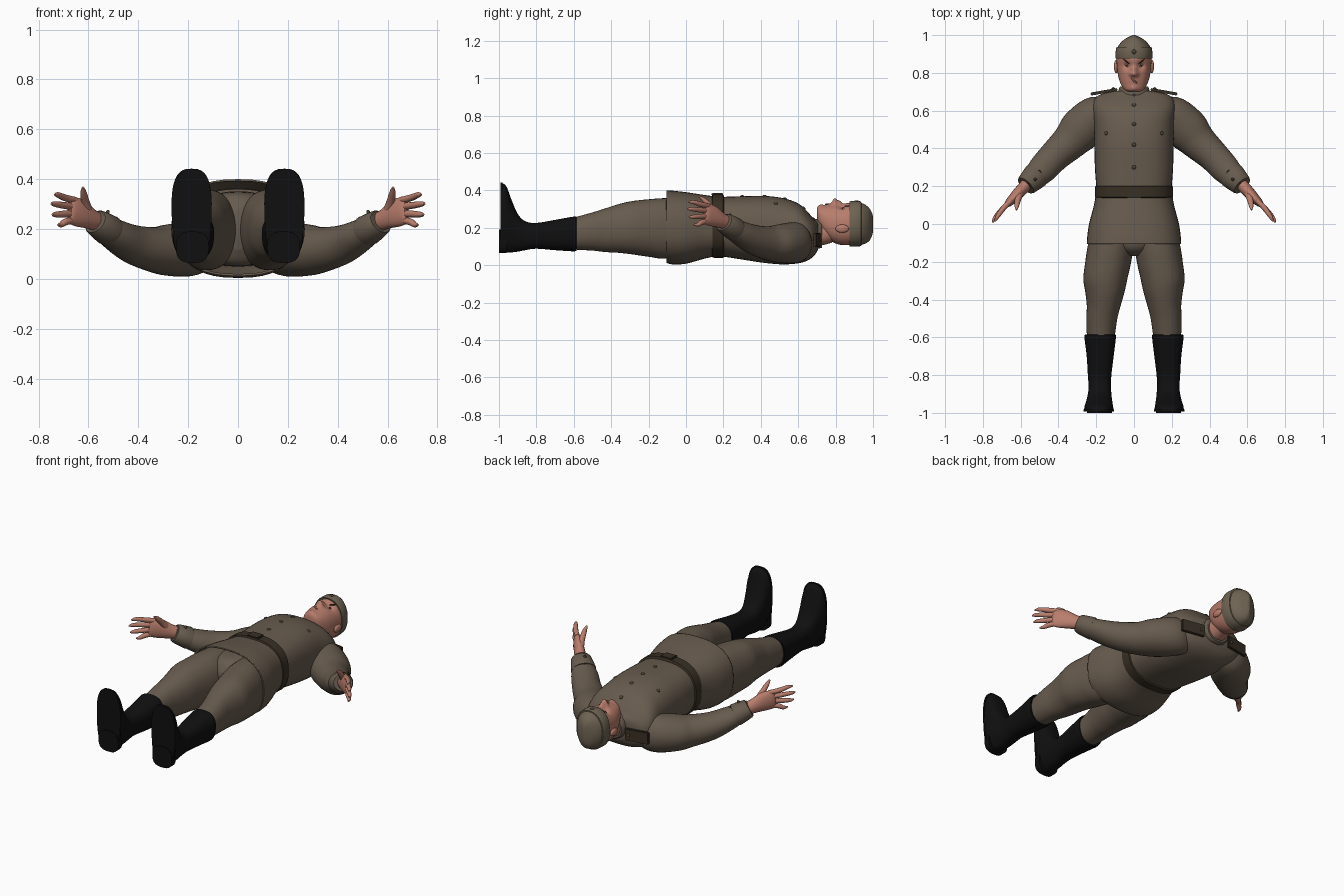
import bpy, bmesh, math
from mathutils import Vector

if "Cube" in bpy.data.objects:
    bpy.data.objects.remove(bpy.data.objects["Cube"])


def material(name, r, g, b):
    m = bpy.data.materials.new(name)
    m.use_nodes = True
    m.diffuse_color = (r, g, b, 1)
    m.node_tree.nodes["Principled BSDF"].inputs["Base Color"].default_value = (r, g, b, 1)
    return m


CLOTH = material("uniform brown", .135, .104, .075)
CAP = material("cap khaki", .155, .125, .085)
LEATHER = material("dark leather", .04, .029, .018)
BOOT = material("boot black", .005, .005, .005)
SKIN = material("skin", .48, .205, .15)
LIP = material("lip red", .30, .10, .08)
DARK = material("eye dark", .025, .015, .012)
WHITE = material("eye white", .5, .42, .38)
BUTTON = material("button bronze", .07, .052, .032)


def finish(name, bm, mat, angle=40):
    """Turn a bmesh into a smooth shaded object."""
    bmesh.ops.recalc_face_normals(bm, faces=bm.faces[:])
    mesh = bpy.data.meshes.new(name)
    bm.to_mesh(mesh)
    bm.free()
    mesh.materials.append(mat)
    mesh.shade_smooth()
    mesh.set_sharp_from_angle(angle=math.radians(angle))
    ob = bpy.data.objects.new(name, mesh)
    bpy.context.collection.objects.link(ob)
    return ob


def spline(rows, steps):
    """Resample rows of numbers with a Catmull-Rom curve."""
    rows = [Vector(r) for r in rows]
    out = []
    for i in range(len(rows) - 1):
        p, q = rows[i], rows[i + 1]
        m0 = (q - rows[max(i - 1, 0)]) / 2
        m1 = (rows[min(i + 2, len(rows) - 1)] - p) / 2
        for k in range(steps):
            t = k / steps
            u = 1 - t
            out.append(p * (u * u * (1 + 2 * t)) + m0 * (t * u * u)
                       + q * (t * t * (3 - 2 * t)) - m1 * (t * t * u))
    return out + [rows[-1]]


def power(v, p):
    return math.copysign(abs(v) ** (2 / p), v)


def skin_rings(name, rings, mat, caps=True):
    """Bridge rings of points into a closed tube."""
    bm = bmesh.new()
    loops = [[bm.verts.new(p) for p in ring] for ring in rings]
    n = len(loops[0])
    for a, b in zip(loops, loops[1:]):
        for i in range(n):
            j = (i + 1) % n
            bm.faces.new((a[i], a[j], b[j], b[i]))
    if caps:
        bm.faces.new(loops[0])
        bm.faces.new(loops[-1])
    return finish(name, bm, mat)


def body(name, rows, mat, side=0, p=2.2, taper=0, n=40, steps=5, caps=True):
    """Loft along y. Rows: y, x range, z range; or y, half width, z range."""
    rings = []
    if len(rows[0]) == 4:
        rows = [(y, -w, w, lo, hi) for y, w, lo, hi in rows]
    for y, x0, x1, z0, z1 in spline(rows, steps):
        ring = []
        for i in range(n):
            t = math.tau * i / n
            c, s = power(math.cos(t), p), power(math.sin(t), p)
            x = (x0 + x1) / 2 + (x1 - x0) / 2 * c * (1 + taper * s)
            ring.append((x * (side or 1), y, (z0 + z1) / 2 + (z1 - z0) / 2 * s))
        rings.append(ring)
    return skin_rings(name, rings, mat, caps)


def limb(name, rows, mat, side, n=20, steps=4):
    """Sweep along a bent path. Rows: x, y, z, flat radius, tall radius."""
    pts = spline(rows, steps)
    rings = []
    for k, r in enumerate(pts):
        d = Vector(pts[min(k + 1, len(pts) - 1)][:3]) - Vector(pts[max(k - 1, 0)][:3])
        u = Vector((-d.y, d.x, 0)).normalized()
        w = d.normalized().cross(u)
        ring = []
        for i in range(n):
            t = math.tau * i / n
            q = Vector(r[:3]) + u * (r[3] * math.cos(t)) + w * (r[4] * math.sin(t))
            ring.append((q.x * side, q.y, q.z))
        rings.append(ring)
    return skin_rings(name, rings, mat)


def ball(name, loc, size, mat, normal=(0, 0, 1)):
    bm = bmesh.new()
    bmesh.ops.create_uvsphere(bm, u_segments=16, v_segments=10, radius=1)
    bmesh.ops.scale(bm, vec=size, verts=bm.verts[:])
    ob = finish(name, bm, mat)
    ob.location = loc
    ob.rotation_euler = Vector(normal).to_track_quat('Z', 'Y').to_euler()
    return ob


def stud(name, target, x, y, size, mat):
    """Put a flat ellipsoid on the front surface of a part."""
    hit, loc, normal, _ = target.ray_cast((x, y, 2), (0, 0, -1))
    if hit:
        ball(name, loc, size, mat, normal)


def box(name, loc, size, mat, turn=0, bevel=.004):
    bm = bmesh.new()
    bmesh.ops.create_cube(bm, size=1)
    bmesh.ops.scale(bm, vec=size, verts=bm.verts[:])
    bmesh.ops.bevel(bm, geom=bm.edges[:], offset=bevel, segments=2, affect='EDGES')
    ob = finish(name, bm, mat)
    ob.location = loc
    ob.rotation_euler.z = turn
    return ob


# Tunic, skirt, belt and collar
tunic = body("tunic", [(.12, .195, .05, .36), (.2, .2, .045, .365), (.3, .207, .03, .368),
                       (.42, .21, .012, .37), (.52, .212, .004, .358), (.6, .22, .01, .33),
                       (.65, .215, .025, .285), (.685, .18, .05, .245), (.705, .1, .08, .23)],
             CLOTH, p=2.5)
skirt = body("tunic_skirt", [(.17, .2, .05, .365), (.1, .212, .035, .375), (0, .238, .008, .39),
                             (-.07, .248, .004, .398), (-.105, .25, .012, .4)],
             CLOTH, p=2.5, caps=False)
hem = skirt.modifiers.new("cloth thickness", 'SOLIDIFY')
hem.thickness = .008
body("belt", [(.138, .2, .046, .372), (.142, .207, .04, .378), (.198, .207, .037, .378),
              (.202, .2, .043, .372)], LEATHER, p=2.5, steps=1)
box("belt_buckle", (0, .168, .379), (.075, .062, .014), LEATHER)
body("collar", [(.67, .088, .085, .25), (.7, .084, .088, .246), (.725, .076, .092, .238),
                (.728, .07, .098, .23)], CLOTH, steps=2)
for i, y in enumerate((.63, .53, .42, .3)):
    stud("tunic_button_%d" % i, tunic, 0, y, (.011, .011, .006), BUTTON)
for i, y in enumerate((.68, .71)):
    ball("collar_button_%d" % i, (0, y, .245), (.009, .009, .009), BUTTON)
body("trouser_seat", [(.1, .2, .06, .35), (-.05, .2, .05, .35), (-.13, .12, .06, .335),
                      (-.17, .04, .12, .28)], CLOTH)

# Head, with the face shaped by soft bumps
head = body("head", [(.7, .03, .245, .3), (.712, .052, .205, .312), (.74, .07, .16, .316),
                     (.78, .083, .125, .32), (.83, .09, .108, .322), (.88, .092, .108, .328),
                     (.93, .085, .115, .32), (.965, .05, .16, .28)],
            SKIN, n=72, steps=8)
bumps = [(0, .795, .034, .016), (0, .82, .02, .014), (-.016, .793, .012, .01),
         (.016, .793, .012, .01), (-.037, .838, -.016, .02), (.037, .838, -.016, .02),
         (0, .76, .008, .022), (0, .718, .01, .02), (0, .862, .006, .04)]
for v in head.data.vertices:
    if v.co.z > .24:
        v.co.z += sum(h * math.exp(-((v.co.x - x) ** 2 + (v.co.y - y) ** 2) / r ** 2)
                      for x, y, h, r in bumps)
head.data.update()
body("neck", [(.65, .064, .1, .225), (.72, .062, .105, .23), (.78, .06, .12, .25)], SKIN)
stud("mouth", head, 0, .758, (.024, .005, .004), LIP)

# Side cap with its folded flap and centre ridge
body("cap_crown", [(.875, .093, .104, .334), (.91, .094, .105, .336), (.945, .082, .11, .33),
                   (.975, .054, .125, .31), (.992, .024, .15, .285), (1, .006, .18, .26)],
     CAP, p=2.1)
body("cap_flap", [(.876, .095, .1, .338), (.88, .099, .099, .342), (.93, .095, .101, .342),
                  (.937, .088, .106, .336)], CAP, steps=2)
ball("cap_badge", (0, .912, .342), (.012, .012, .005), BUTTON)

for side, label in ((1, "left_"), (-1, "right_")):
    # Face details
    stud(label + "eye", head, side * .038, .84, (.015, .007, .004), WHITE)
    stud(label + "iris", head, side * .038, .84, (.008, .007, .006), DARK)
    stud(label + "eyebrow", head, side * .04, .86, (.021, .004, .004), DARK)
    ball(label + "ear", (side * .094, .835, .195), (.012, .036, .022), SKIN)

    # Sleeve, cuff and shoulder board
    sleeve = limb(label + "sleeve", [(.14, .6, .13, .07, .1), (.2, .575, .12, .105, .11),
                                     (.28, .5, .115, .115, .103), (.34, .435, .118, .097, .09),
                                     (.42, .36, .138, .083, .078), (.49, .285, .175, .076, .063),
                                     (.55, .225, .215, .056, .05)], CLOTH, side, n=32)
    limb(label + "cuff", [(.515, .26, .192, .066, .057), (.52, .255, .195, .071, .062),
                          (.568, .208, .226, .058, .053), (.572, .204, .229, .05, .045)],
         CLOTH, side, n=32, steps=2)
    for i, (x, y) in enumerate(((.525, .235), (.55, .212))):
        stud(label + "cuff_button_%d" % i, sleeve, side * x, y, (.009, .009, .02), BUTTON)
    box(label + "shoulder_board", (side * .158, .7, .135), (.145, .016, .075), LEATHER,
        turn=-side * .17)
    ball(label + "shoulder_button", (side * .11, .718, .135), (.009, .009, .006), BUTTON, (0, 1, 0))
    stud(label + "pocket_button", tunic, side * .148, .48, (.01, .01, .006), BUTTON)

    # Hand with spread fingers
    limb(label + "palm", [(.55, .23, .222, .032, .036), (.59, .187, .24, .032, .042),
                          (.63, .145, .262, .028, .056), (.665, .11, .273, .02, .055),
                          (.676, .096, .276, .01, .042)], SKIN, side)
    fingers = {"index": (.315, .735, .015, .337), "middle": (.289, .748, .008, .3),
               "ring": (.262, .744, .016, .258), "little": (.237, .722, .042, .217)}
    for finger, (z, x, y, tip) in fingers.items():
        limb(label + finger + "_finger",
             [(.65, .125, z, .013, .013), (.69, .085, z * .6 + tip * .4, .014, .014),
              (x - .012, y + .024, tip, .011, .011), (x, y, tip, .004, .004)], SKIN, side, n=12)
    limb(label + "thumb", [(.6, .17, .265, .02, .022), (.613, .135, .31, .017, .017),
                           (.62, .1, .345, .013, .013), (.622, .075, .366, .005, .005)],
         SKIN, side, n=12)

    # Trouser leg and boot
    body(label + "trouser_leg", [(.1, .02, .2, .06, .35), (-.1, .005, .242, .035, .358),
                                 (-.2, .015, .258, .045, .352), (-.29, .035, .268, .058, .342),
                                 (-.36, .05, .258, .066, .326), (-.43, .07, .25, .07, .304),
                                 (-.5, .088, .252, .078, .282), (-.58, .1, .25, .082, .26),
                                 (-.64, .11, .24, .09, .245)], CLOTH, side)
    body(label + "boot", [(-.592, .105, .25, .085, .25), (-.595, .096, .262, .074, .26),
                          (-.7, .108, .25, .08, .242), (-.8, .12, .244, .088, .226),
                          (-.86, .122, .24, .08, .235), (-.9, .12, .244, .072, .275),
                          (-.935, .116, .252, .068, .355), (-.96, .112, .26, .068, .42),
                          (-.985, .108, .264, .067, .44), (-.993, .108, .264, .067, .44)],
         BOOT, side, p=2.5, taper=.07)
    body(label + "boot_sole", [(-.982, .106, .266, .065, .442), (-.992, .106, .266, .065, .442)],
         BOOT, side, p=2.8, taper=.07, steps=1)
    body(label + "boot_heel", [(-.96, .117, .249, .064, .19), (-1, .117, .249, .064, .19)],
         BOOT, side, p=2.8, steps=1)
